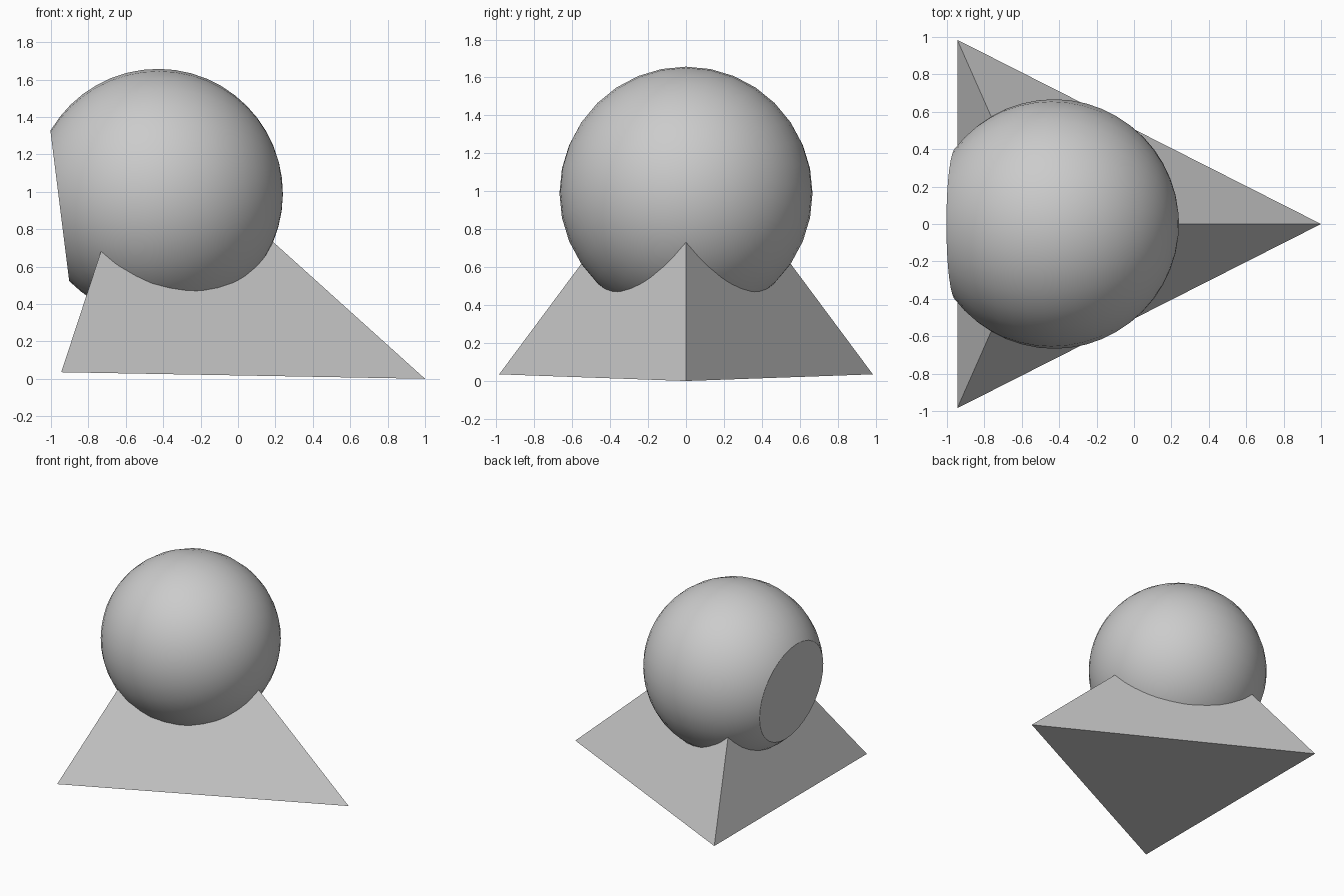
import bpy, bmesh
from mathutils import Vector, Matrix

if "Cube" in bpy.data.objects:
    bpy.data.objects.remove(bpy.data.objects["Cube"])


def make_object(name, bm):
    bmesh.ops.recalc_face_normals(bm, faces=bm.faces[:])
    mesh = bpy.data.meshes.new(name)
    bm.to_mesh(mesh)
    bm.free()
    obj = bpy.data.objects.new(name, mesh)
    bpy.context.collection.objects.link(obj)
    return obj


# Three-sided pyramid, slightly tilted, with its tip hidden inside the ball
bm = bmesh.new()
corners = [(1.0, 0, 0), (-0.945, 0.985, 0.035), (-0.945, -0.985, 0.035), (-0.51, 0, 1.36)]
bmesh.ops.convex_hull(bm, input=[bm.verts.new(c) for c in corners])
make_object("pyramid_base", bm)

# Ball whose pole points at the flat round face on its left side
centre = Vector((-0.427, 0, 0.99))
radius = 0.667
flat_dir = Vector((-0.8, 0, -0.1)).normalized()
turn = Vector((0, 0, 1)).rotation_difference(flat_dir).to_matrix().to_4x4()
bm = bmesh.new()
bmesh.ops.create_uvsphere(bm, u_segments=32, v_segments=24, radius=radius,
                          matrix=Matrix.Translation(centre) @ turn)

# Slice off the end and close it with a flat disc
cut = bmesh.ops.bisect_plane(bm, geom=bm.verts[:] + bm.edges[:] + bm.faces[:],
                             plane_co=centre + flat_dir * 0.53, plane_no=flat_dir,
                             clear_outer=True)
rim = [e for e in cut["geom_cut"] if isinstance(e, bmesh.types.BMEdge)]
bmesh.ops.holes_fill(bm, edges=rim, sides=0)
ball = make_object("cut_ball", bm)

# Smooth ball, sharp rim around the disc
bpy.context.view_layer.objects.active = ball
ball.select_set(True)
bpy.ops.object.shade_smooth_by_angle()
